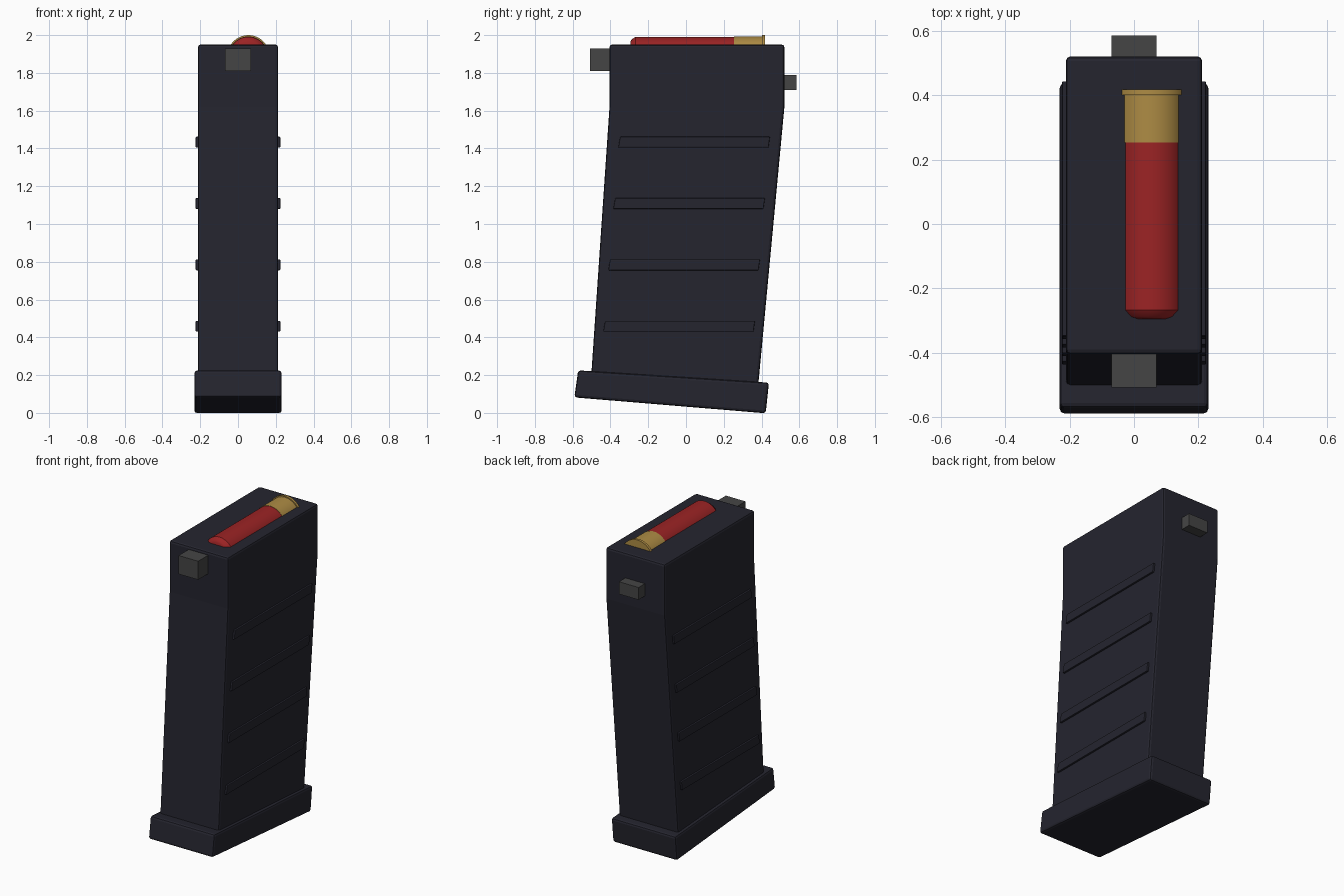
import bpy, bmesh, math

if "Cube" in bpy.data.objects:
    bpy.data.objects.remove(bpy.data.objects["Cube"])


def material(name, rgb):
    m = bpy.data.materials.new(name)
    m.diffuse_color = (*rgb, 1)
    m.use_nodes = True
    m.node_tree.nodes["Principled BSDF"].inputs["Base Color"].default_value = m.diffuse_color
    return m


POLYMER = material("dark polymer", (0.018, 0.018, 0.028))
STEEL = material("grey steel", (0.06, 0.06, 0.06))
RED = material("red plastic", (0.33, 0.017, 0.018))
BRASS = material("brass", (0.42, 0.26, 0.058))


def finish(name, bm, mat, bevel=0.0):
    bmesh.ops.recalc_face_normals(bm, faces=bm.faces[:])
    me = bpy.data.meshes.new(name)
    bm.to_mesh(me)
    bm.free()
    me.materials.append(mat)
    ob = bpy.data.objects.new(name, me)
    bpy.context.collection.objects.link(ob)
    if bevel:
        mod = ob.modifiers.new("bevel", 'BEVEL')
        mod.width = bevel
        mod.segments = 2
        mod.limit_method = 'ANGLE'
        mod.angle_limit = math.radians(30)
    return ob


def slab(name, profile, x0, x1, mat, bevel=0.0):
    """Side profile of (y, z) points extruded across x."""
    bm = bmesh.new()
    a = [bm.verts.new((x0, y, z)) for y, z in profile]
    b = [bm.verts.new((x1, y, z)) for y, z in profile]
    n = len(profile)
    bm.faces.new(a)
    bm.faces.new(b[::-1])
    for i in range(n):
        j = (i + 1) % n
        bm.faces.new((a[i], b[i], b[j], a[j]))
    return finish(name, bm, mat, bevel)


def lathe(name, profile, mat, cx=0.055, cz=1.889, n=48):
    """Solid of (y, radius) rings around an axis along y."""
    bm = bmesh.new()
    rings = [[bm.verts.new((cx + r * math.cos(2 * math.pi * i / n), y,
                            cz + r * math.sin(2 * math.pi * i / n)))
              for i in range(n)] for y, r in profile]
    bm.faces.new(rings[0])
    bm.faces.new(rings[-1][::-1])
    for p, q in zip(rings, rings[1:]):
        for i in range(n):
            j = (i + 1) % n
            bm.faces.new((p[i], q[i], q[j], p[j]))
    ob = finish(name, bm, mat)
    bpy.ops.object.select_all(action='DESELECT')
    bpy.context.view_layer.objects.active = ob
    ob.select_set(True)
    bpy.ops.object.shade_smooth_by_angle(angle=math.radians(30))
    return ob


def rect(y0, y1, z0, z1):
    return [(y0, z0), (y1, z0), (y1, z1), (y0, z1)]


# Magazine body: upright top, raked lower part
slab("magazine_body",
     [(-0.505, 0.15), (0.378, 0.1), (0.521, 1.62), (0.521, 1.95),
      (-0.405, 1.95), (-0.405, 1.62)], -0.212, 0.212, POLYMER, 0.014)

# Tilted floor plate
slab("floor_plate",
     [(-0.591, 0.082), (0.422, -0.002), (0.439, 0.16), (-0.571, 0.225)],
     -0.231, 0.231, POLYMER, 0.014)

# Grip ribs on both sides
for k in range(4):
    z, dy = 0.43 + 0.325 * k, 0.0265 * k
    prof = [(-0.438 + dy, z), (0.357 + dy, z),
            (0.365 + dy, z + 0.057), (-0.428 + dy, z + 0.057)]
    for side, s in (("left", -1), ("right", 1)):
        slab(f"grip_rib_{side}_{k + 1}", prof, *sorted((s * 0.2, s * 0.224)),
             POLYMER, 0.004)

# Locking lugs
slab("front_lug", rect(-0.508, -0.39, 1.81, 1.93), -0.07, 0.07, STEEL)
slab("rear_lug", rect(0.5, 0.586, 1.71, 1.79), -0.07, 0.07, STEEL)

# Top cartridge, partly sunk into the body
lathe("cartridge_hull", [(-0.295, 0.075), (-0.288, 0.088), (-0.268, 0.102),
                         (0.26, 0.102)], RED)
lathe("cartridge_base", [(0.253, 0.104), (0.408, 0.104)], BRASS)
lathe("cartridge_rim", [(0.402, 0.111), (0.418, 0.111)], BRASS)
